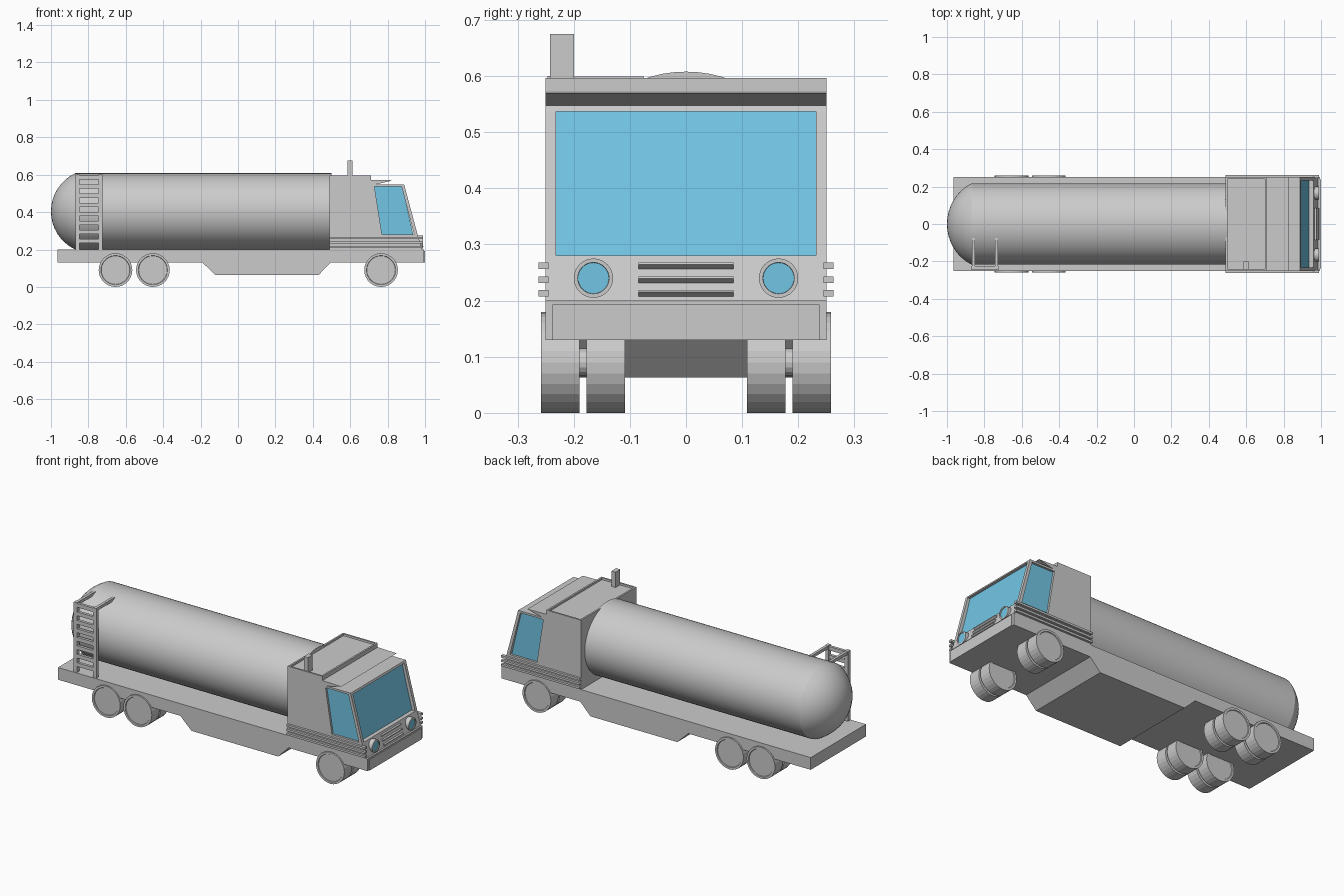
import bpy, bmesh, math
from mathutils import Matrix, Vector

if "Cube" in bpy.data.objects:
    bpy.data.objects.remove(bpy.data.objects["Cube"])


def material(name, rgb):
    m = bpy.data.materials.new(name)
    m.diffuse_color = (*rgb, 1)
    m.use_nodes = True
    m.node_tree.nodes["Principled BSDF"].inputs["Base Color"].default_value = m.diffuse_color
    return m


GREY = material("body_grey", (0.6, 0.6, 0.6))
BLUE = material("glass_blue", (0.17, 0.56, 0.78))


def finish(name, bm, *mats):
    bmesh.ops.recalc_face_normals(bm, faces=bm.faces)
    me = bpy.data.meshes.new(name)
    bm.to_mesh(me)
    bm.free()
    for m in mats or (GREY,):
        me.materials.append(m)
    ob = bpy.data.objects.new(name, me)
    bpy.context.collection.objects.link(ob)
    return ob


def prism_bm(profile, y0, y1):
    """Side profile in x, z stretched from y0 to y1."""
    bm = bmesh.new()
    face = bm.faces.new([bm.verts.new((x, y0, z)) for x, z in profile])
    ext = bmesh.ops.extrude_face_region(bm, geom=[face])
    bmesh.ops.translate(bm, vec=(0, y1 - y0, 0),
                        verts=[v for v in ext["geom"] if isinstance(v, bmesh.types.BMVert)])
    bmesh.ops.recalc_face_normals(bm, faces=bm.faces)
    return bm


def prism(name, profile, y0, y1, mat=GREY):
    return finish(name, prism_bm(profile, y0, y1), mat)


def box(name, x0, x1, y0, y1, z0, z1):
    return prism(name, [(x0, z0), (x1, z0), (x1, z1), (x0, z1)], y0, y1)


def cylinder_bm(r, length, segs, axis, centre):
    bm = bmesh.new()
    rot = Vector((0, 0, 1)).rotation_difference(Vector(axis)).to_matrix().to_4x4()
    bmesh.ops.create_cone(bm, cap_ends=True, segments=segs, radius1=r, radius2=r,
                          depth=length, matrix=Matrix.Translation(centre) @ rot)
    return bm


# Chassis with the deeper belly in the middle, and front bumper panel
prism("chassis", [(-0.965, 0.13), (-0.19, 0.13), (-0.12, 0.063), (0.43, 0.063),
                  (0.495, 0.13), (0.995, 0.13), (0.995, 0.2), (-0.965, 0.2)], -0.25, 0.25)
box("bumper_panel", 0.99, 1.0, -0.238, 0.238, 0.13, 0.193)

# Twin wheels with sunken rim faces
for x in (-0.655, -0.455, 0.765):
    for s in (-1, 1):
        for y in (0.143, 0.224):
            bm = cylinder_bm(0.09, 0.069, 28, (0, 1, 0), (x, s * y, 0.09))
            caps = [f for f in bm.faces if len(f.verts) > 4]
            bmesh.ops.inset_individual(bm, faces=caps, thickness=0.012)
            bmesh.ops.inset_individual(bm, faces=caps, thickness=0.002, depth=-0.004)
            finish("wheel", bm)
        finish("wheel_hub", cylinder_bm(0.025, 0.1, 16, (0, 1, 0), (x, s * 0.18, 0.09)))

# Tank: oval barrel with a domed rear end
R, DEPTH, ZC = 0.204, 0.13, 0.404
sphere = (R * R + DEPTH * DEPTH) / (2 * DEPTH)
rim = math.asin(R / sphere)
rings = [(-1 + sphere * (1 - math.cos(a)), sphere * math.sin(a))
         for a in (rim * i / 8 for i in range(1, 9))] + [(0.5, R)]
bm = bmesh.new()
N = 64
loops = [[bm.verts.new((x, 1.06 * r * math.cos(2 * math.pi * k / N),
                        ZC + r * math.sin(2 * math.pi * k / N))) for k in range(N)]
         for x, r in rings]
tip = bm.verts.new((-1, 0, ZC))
for k in range(N):
    j = (k + 1) % N
    bm.faces.new((tip, loops[0][k], loops[0][j]))
    for a, b in zip(loops, loops[1:]):
        bm.faces.new((a[k], b[k], b[j], a[j]))
bm.faces.new(loops[-1])
tank = finish("tank", bm)
bpy.context.view_layer.objects.active = tank
tank.select_set(True)
bpy.ops.object.shade_smooth_by_angle(angle=math.radians(20))
tank.select_set(False)

# Cab shell: rear box, visor and lower nose, with a sunken roof panel
bm = prism_bm([(0.49, 0.2), (0.985, 0.2), (0.96, 0.28), (0.77, 0.28), (0.728, 0.546),
               (0.83, 0.57), (0.71, 0.573), (0.71, 0.597), (0.49, 0.597)], -0.25, 0.25)
roof = [f for f in bm.faces if f.calc_center_median().z > 0.59]
bmesh.ops.inset_individual(bm, faces=roof, thickness=0.014)
bmesh.ops.inset_individual(bm, faces=roof, thickness=0.001, depth=-0.01)
finish("cab_shell", bm)

# Recessed glass block, header and front pillars
prism("cab_glass", [(0.715, 0.54), (0.876, 0.54), (0.938, 0.275), (0.755, 0.275)],
      -0.238, 0.238, BLUE)
prism("windscreen_header", [(0.728, 0.537), (0.892, 0.537), (0.888, 0.548), (0.726, 0.548)],
      -0.25, 0.25)
for s in (-1, 1):
    prism("front_pillar", [(0.874, 0.538), (0.891, 0.538), (0.96, 0.28), (0.941, 0.28)],
          s * 0.232, s * 0.25)

# Side trim strips and grille bars share the same three heights
for z in (0.262, 0.237, 0.213):
    for s in (-1, 1):
        box("side_strip", 0.49, 0.988, s * 0.245, s * 0.263, z - 0.006, z + 0.006)
    xf = 0.985 - (z - 0.2) * 0.3125
    prism("grille_bar", [(xf - 0.01, z + 0.006), (xf + 0.01, z + 0.006),
                         (xf + 0.012, z + 0.002), (xf, z - 0.007), (xf - 0.01, z - 0.007)],
          -0.085, 0.085)

# Headlights: round bezels with a sunken blue lens
for s in (-1, 1):
    bm = cylinder_bm(0.035, 0.04, 32, (1, 0, 0), (0.97, s * 0.165, 0.24))
    lens = [f for f in bm.faces if f.normal.x > 0.9]
    bmesh.ops.inset_individual(bm, faces=lens, thickness=0.007)
    bmesh.ops.inset_individual(bm, faces=lens, thickness=0.0005, depth=-0.004)
    lens[0].material_index = 1
    finish("headlight", bm, GREY, BLUE)

# Exhaust stack on the roof
box("exhaust_stack", 0.586, 0.612, -0.242, -0.2, 0.575, 0.675)

# Ladder with arms reaching over the tank
for x in (-0.858, -0.735):
    box("ladder_rail", x - 0.01, x + 0.01, -0.247, -0.225, 0.2, 0.6)
    box("ladder_arm", x - 0.008, x + 0.008, -0.24, -0.075, 0.582, 0.599)
for i in range(8):
    z = 0.245 + i * 0.0485
    box("ladder_rung", -0.855, -0.738, -0.244, -0.228, z - 0.011, z + 0.011)
